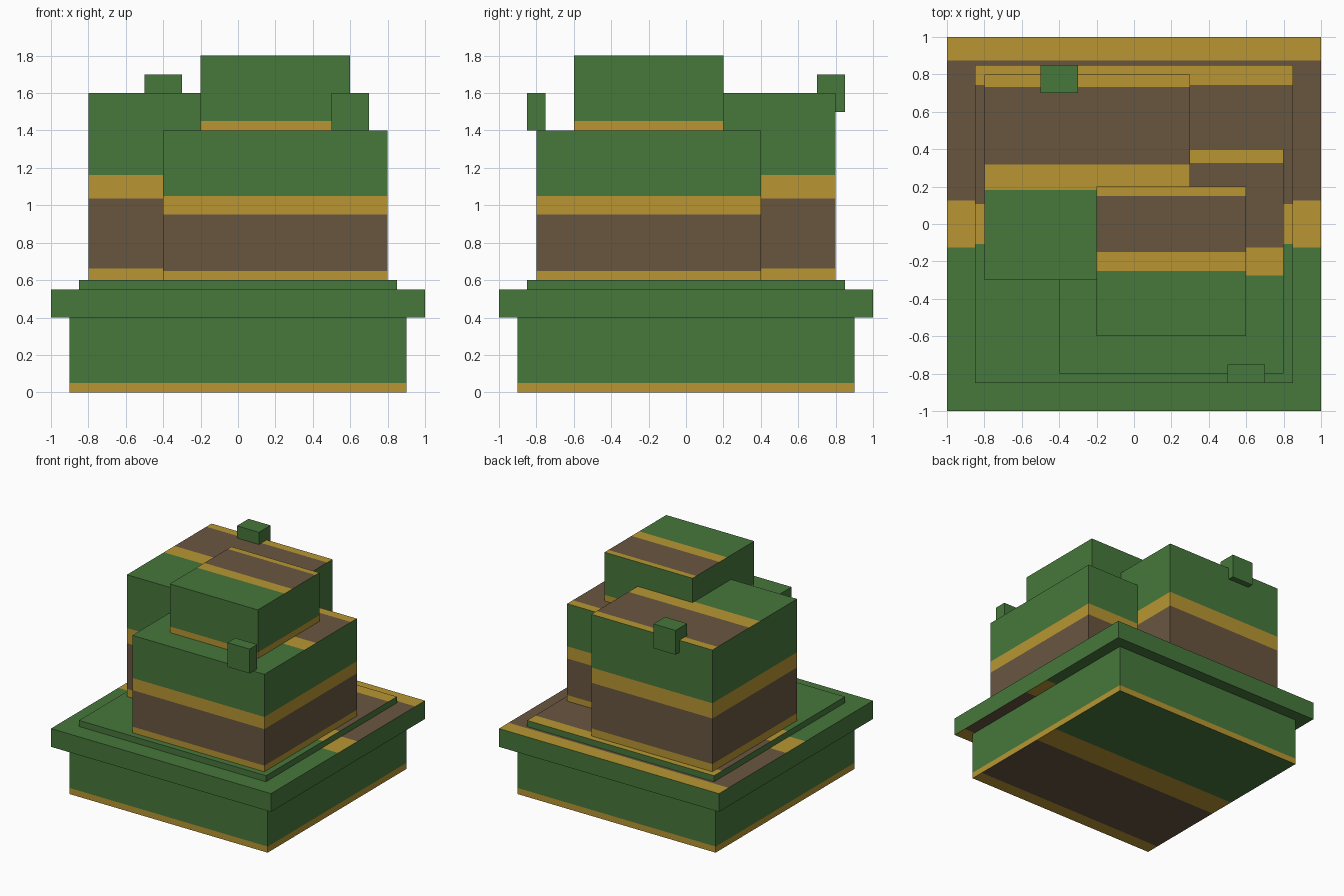
import bpy, bmesh
from mathutils import Vector

if "Cube" in bpy.data.objects:
    bpy.data.objects.remove(bpy.data.objects["Cube"])


def make_material(name, rgb):
    mat = bpy.data.materials.new(name)
    mat.diffuse_color = (*rgb, 1.0)
    mat.use_nodes = True
    mat.node_tree.nodes["Principled BSDF"].inputs["Base Color"].default_value = mat.diffuse_color
    return mat


GREEN, GOLD, BROWN = 0, 1, 2
MATERIALS = [make_material("leaf_green", (0.063, 0.188, 0.045)),
             make_material("gold_trim", (0.479, 0.305, 0.032)),
             make_material("earth_brown", (0.141, 0.093, 0.051))]

# Stripe pattern: gold edge, brown field, gold band, then green
STOPS = (1 / 16, 7 / 16, 9 / 16)


def stripe(t):
    """Colour at fraction t of the pattern."""
    return (GOLD, BROWN, GOLD, GREEN)[sum(t > s for s in STOPS)]


def cut(bm, faces, co, axis):
    """Split the given faces by a plane."""
    geom = set(faces)
    for f in faces:
        geom.update(f.edges)
        geom.update(f.verts)
    bmesh.ops.bisect_plane(bm, geom=list(geom), dist=1e-6,
                           plane_co=co, plane_no=axis)


def block(name, x, y, z, side_start=1.0, striped_ends=True):
    """Box; sides show the pattern from side_start up, ends show it along y."""
    lo, hi = Vector((x[0], y[0], z[0])), Vector((x[1], y[1], z[1]))
    size = hi - lo
    bm = bmesh.new()
    bmesh.ops.create_cube(bm, size=1)
    for v in bm.verts:
        v.co = (lo + hi) / 2 + Vector(a * b for a, b in zip(v.co, size))
    bm.normal_update()

    # bands around the sides
    for s in STOPS:
        if s > side_start:
            h = lo.z + size.z * (s - side_start) / (1 - side_start)
            cut(bm, [f for f in bm.faces if abs(f.normal.z) < 0.5],
                (0, 0, h), (0, 0, 1))
    # stripes across the top and the underside
    if striped_ends:
        for s in STOPS:
            for up in (1, -1):
                h = hi.y - size.y * s if up > 0 else lo.y + size.y * s
                cut(bm, [f for f in bm.faces if f.normal.z * up > 0.5],
                    (0, h, 0), (0, 1, 0))

    bm.normal_update()
    for f in bm.faces:
        c = f.calc_center_bounds()
        if abs(f.normal.z) < 0.5:
            t = side_start + (1 - side_start) * (c.z - lo.z) / size.z
            f.material_index = stripe(t)
        elif striped_ends:
            t = (c.y - lo.y) / size.y
            f.material_index = stripe(1 - t if f.normal.z > 0 else t)

    mesh = bpy.data.meshes.new(name)
    bm.to_mesh(mesh)
    bm.free()
    for m in MATERIALS:
        mesh.materials.append(m)
    obj = bpy.data.objects.new(name, mesh)
    bpy.context.collection.objects.link(obj)
    return obj


# Pedestal: base, overhanging slab and thin lip
block("base", (-0.9, 0.9), (-0.9, 0.9), (0, 0.4), side_start=0.5)
block("slab", (-1, 1), (-1, 1), (0.4, 0.55))
block("lip", (-0.85, 0.85), (-0.85, 0.85), (0.55, 0.6))

# Stacked main blocks
block("front_block", (-0.4, 0.8), (-0.8, 0.4), (0.6, 1.4), side_start=0)
block("back_block", (-0.8, 0.3), (-0.3, 0.8), (0.6, 1.6), side_start=0)
block("top_block", (-0.2, 0.6), (-0.6, 0.2), (1.4, 1.8), side_start=0.5)

# Small plain knobs on the edges
block("front_knob", (0.5, 0.7), (-0.85, -0.75), (1.4, 1.6), striped_ends=False)
block("back_knob", (-0.5, -0.3), (0.7, 0.85), (1.5, 1.7), striped_ends=False)
